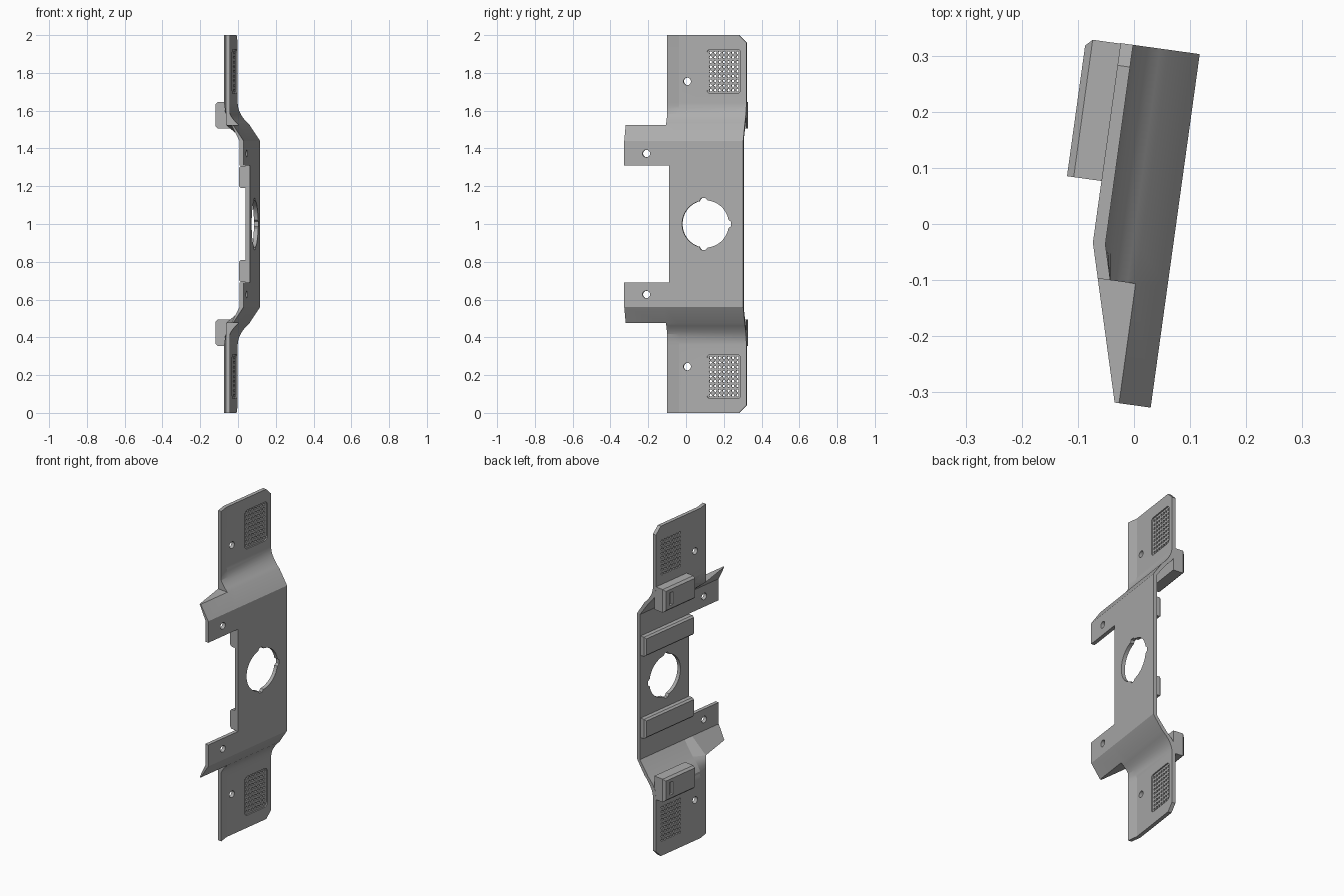
import bpy, bmesh, math

cube = bpy.data.objects.get("Cube")
if cube:
    bpy.data.objects.remove(cube, do_unlink=True)

TURN = -math.radians(7.9)      # the whole bracket is turned slightly about z
FLAP, MID, T = -0.0455, 0.0744, 0.0225
BEND, TILT = -0.043, 0.28      # tilted strip along one flap edge
EDGE = 0.316

metal = bpy.data.materials.new("grey_metal")
metal.use_nodes = True
colour = (0.42, 0.42, 0.42, 1)
metal.diffuse_color = colour
metal.node_tree.nodes["Principled BSDF"].inputs["Base Color"].default_value = colour


# Local axes: x is outward from the plate, y along its width, z up from the middle
def make(name, bm):
    bmesh.ops.recalc_face_normals(bm, faces=bm.faces)
    mesh = bpy.data.meshes.new(name)
    bm.to_mesh(mesh)
    bm.free()
    mesh.materials.append(metal)
    ob = bpy.data.objects.new(name, mesh)
    bpy.context.collection.objects.link(ob)
    ob.location.z = 1
    ob.rotation_euler.z = TURN
    return ob


def prism(bm, pts, x0, x1):
    rings = [[bm.verts.new((x, y, z)) for y, z in pts] for x in (x0, x1)]
    bm.faces.new(rings[0])
    bm.faces.new(rings[1][::-1])
    for i in range(len(pts)):
        j = (i + 1) % len(pts)
        bm.faces.new((rings[0][i], rings[0][j], rings[1][j], rings[1][i]))


def circle(y, z, r, n):
    return [(y + r * math.cos(math.tau * i / n), z + r * math.sin(math.tau * i / n))
            for i in range(n)]


def rounded_rect(y0, y1, z0, z1, r):
    pts = []
    for k, (y, z) in enumerate([(y1 - r, z1 - r), (y0 + r, z1 - r),
                                (y0 + r, z0 + r), (y1 - r, z0 + r)]):
        for i in range(4):
            a = math.pi / 2 * (k + i / 3)
            pts.append((y + r * math.cos(a), z + r * math.sin(a)))
    return pts


def apply_cuts(ob, cutters, mirror=False):
    if mirror:
        m = ob.modifiers.new("mirror", 'MIRROR')
        m.use_axis = (False, False, True)
    for c in cutters:
        b = ob.modifiers.new("cut", 'BOOLEAN')
        b.operation = 'DIFFERENCE'
        b.solver = 'EXACT'
        b.object = c
        c.hide_render = True
    bpy.context.view_layer.update()
    dg = bpy.context.evaluated_depsgraph_get()
    mesh = bpy.data.meshes.new_from_object(ob.evaluated_get(dg))
    ob.modifiers.clear()
    ob.data = mesh
    for c in cutters:
        bpy.data.objects.remove(c, do_unlink=True)
    bpy.ops.object.select_all(action='DESELECT')
    ob.select_set(True)
    bpy.context.view_layer.objects.active = ob
    bpy.ops.object.shade_smooth_by_angle(angle=math.radians(14))


# Bent plate section: flat middle, straight ramp, curve into the flat flap
ARM_LOW, FOLD, ARM_TOP, CURVE_END = 0.31, 0.44, 0.525, 0.64
STEPS = 8
rows = [0, ARM_LOW, FOLD] + [ARM_TOP + (CURVE_END - ARM_TOP) * i / STEPS
                             for i in range(STEPS + 1)] + [0.96, 1]


def section(z):
    if z <= FOLD:
        return MID
    if z >= CURVE_END:
        return FLAP
    return FLAP + 0.063 * ((CURVE_END - z) / (CURVE_END - ARM_TOP)) ** 2


def column(c, z):
    if c == 0:
        return -0.32
    if c == 1:
        return -0.081 if z < 0.4 else -0.105
    if c == 2:
        return BEND
    return EDGE - (0.04 if z == 1 else 0)


def faces_at(c, z):
    y = column(c, z)
    strip = FLAP + max(0, BEND - y) * TILT
    outer = section(z)
    thick = T + (0.006 if FOLD < z < 0.6 else 0)
    inner = outer - thick
    if z >= ARM_TOP and c < 2:
        inner = strip - T
        if c == 1:
            outer = max(outer, strip)
    return y, outer, inner


bm = bmesh.new()
out, inn = {}, {}
for r, z in enumerate(rows):
    for c in range(4):
        if c == 0 and not ARM_LOW <= z <= ARM_TOP:
            continue
        y, o, i = faces_at(c, z)
        out[c, r] = bm.verts.new((o, y, z))
        inn[c, r] = bm.verts.new((i, y, z))
partner = {out[k]: inn[k] for k in out}
for r in range(len(rows) - 1):
    for c in range(3):
        keys = [(c, r), (c + 1, r), (c + 1, r + 1), (c, r + 1)]
        if all(k in out for k in keys):
            bm.faces.new([out[k] for k in keys])
            bm.faces.new([inn[k] for k in reversed(keys)])
for e in [e for e in bm.edges if e.is_boundary and e.verts[0] in partner]:
    a, b = e.verts
    if a.co.z + b.co.z > 0:
        bm.faces.new((a, b, partner[b], partner[a]))
plate = make("bent_plate", bm)

# Round opening with three key notches
opening = bmesh.new()
ring = []
for i in range(72):
    a = i * 5
    notch = min(a, 360 - a) <= 5 or abs(a - 95) <= 5 or abs(a - 265) <= 5
    rad = 0.138 if notch else 0.125
    ring.append((0.114 + rad * math.cos(math.radians(a)), rad * math.sin(math.radians(a))))
prism(opening, ring, -0.2, 0.2)

# Screw holes, grille recesses and grille perforations
recess, holes = bmesh.new(), bmesh.new()
for s in (-1, 1):
    prism(opening, circle(0, s * 0.755, 0.02, 20), -0.2, 0.2)
    prism(opening, circle(-0.202, s * 0.373, 0.02, 20), -0.2, 0.2)
    z0, z1 = sorted((s * 0.69, s * 0.925))
    prism(recess, rounded_rect(0.105, 0.286, z0, z1, 0.02), FLAP - 0.008, FLAP + 0.05)
    for i in range(7):
        for j in range(9):
            prism(holes, circle(0.124 + i * 0.0238, s * (0.708 + j * 0.0249), 0.0075, 8),
                  -0.2, 0.2)
apply_cuts(plate, [make("opening_cutter", opening), make("recess_cutter", recess),
                   make("hole_cutter", holes)], mirror=True)


# Bevelled blocks standing on the inner side
def block(name, x0, x1, y0, y1, z0, z1, bevel):
    bm = bmesh.new()
    prism(bm, [(y0, z0), (y1, z0), (y1, z1), (y0, z1)], x0, x1)
    edges = [e for e in bm.edges
             if all(abs(v.co.x - x0) < 1e-5 for v in e.verts)
             and not all(abs(v.co.y - y0) < 1e-5 for v in e.verts)]
    bmesh.ops.bevel(bm, geom=edges, offset=bevel, segments=1, affect='EDGES')
    return make(name, bm)


for s, side in ((1, "upper"), (-1, "lower")):
    z0, z1 = sorted((s * 0.19, s * 0.308))
    bar = block(side + "_inner_bar", 0.017, 0.06, -0.081, 0.31, z0, z1, 0.01)
    apply_cuts(bar, [])
    z0, z1 = sorted((s * 0.505, s * 0.645))
    clip = block(side + "_clip_block", -0.13, -0.055, 0.068, 0.315, z0, z1, 0.012)
    slot = bmesh.new()
    mid = s * 0.575
    prism(slot, [(0.245, mid - 0.038), (0.272, mid - 0.038),
                 (0.272, mid + 0.038), (0.245, mid + 0.038)], -0.2, -0.115)
    apply_cuts(clip, [make("slot_cutter", slot)])
